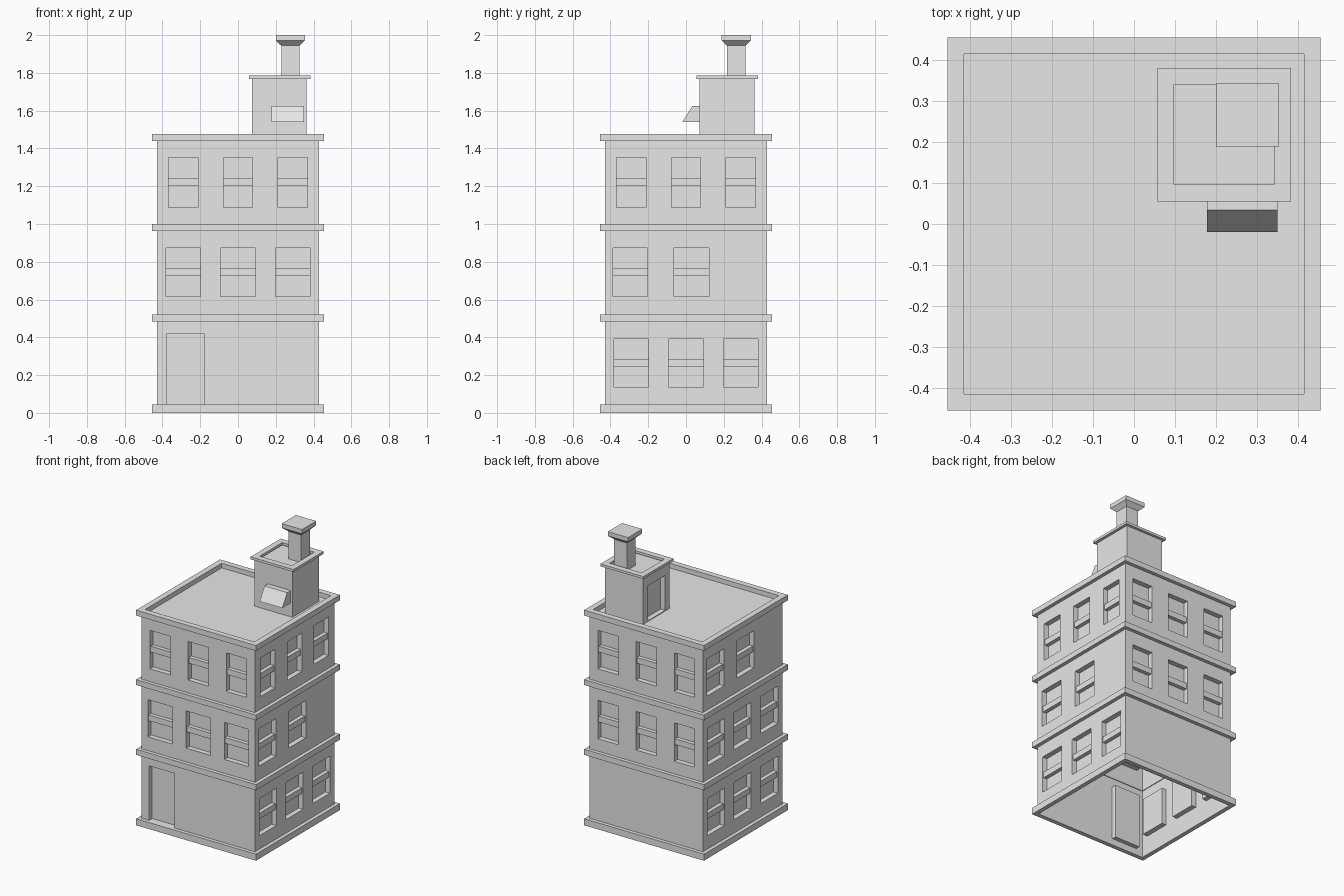
import bpy
import bmesh
from math import pi
from mathutils import Matrix, Vector

cube = bpy.data.objects.get("Cube")
if cube:
    bpy.data.objects.remove(cube, do_unlink=True)

stone = bpy.data.materials.new("pale_grey")
stone.use_nodes = True
GREY = (0.8, 0.8, 0.8, 1)
stone.diffuse_color = GREY
stone.node_tree.nodes["Principled BSDF"].inputs["Base Color"].default_value = GREY


def finish(name, bm):
    bmesh.ops.remove_doubles(bm, verts=bm.verts, dist=0.0001)
    mesh = bpy.data.meshes.new(name)
    bm.to_mesh(mesh)
    bm.free()
    mesh.materials.append(stone)
    obj = bpy.data.objects.new(name, mesh)
    bpy.context.collection.objects.link(obj)
    return obj


def quad(bm, *points):
    bm.faces.new([bm.verts.new(p) for p in points])


def loft(name, sections, centre=(0, 0), closed=False, caps=True):
    """Stack square sections (half width, z); closed joins last to first."""
    bm = bmesh.new()
    cx, cy = centre
    rings = [[bm.verts.new((cx + sx * h, cy + sy * h, z))
              for sx, sy in ((-1, -1), (1, -1), (1, 1), (-1, 1))] for h, z in sections]
    pairs = list(zip(rings, rings[1:]))
    if closed:
        pairs.append((rings[-1], rings[0]))
    for low, high in pairs:
        for i in range(4):
            j = (i + 1) % 4
            bm.faces.new((low[i], low[j], high[j], high[i]))
    if caps and not closed:
        bm.faces.new(rings[0][::-1])
        bm.faces.new(rings[-1])
    return finish(name, bm)


def band(name, outer, inner, z0, z1, centre=(0, 0)):
    loft(name, [(outer, z0), (outer, z1), (inner, z1), (inner, z0)], centre, closed=True)


def roof(name, half, z, centre=(0, 0)):
    bm = bmesh.new()
    bmesh.ops.create_grid(bm, x_segments=1, y_segments=1, size=half,
                          matrix=Matrix.Translation((*centre, z)))
    finish(name, bm)


def wall(name, side, half, z0, z1, openings, centre=(0, 0)):
    """Wall skin with recessed openings (u0, u1, z0, z1, has_rail)."""
    bm = bmesh.new()
    us = sorted({-half, half, *(u for o in openings for u in o[:2])})
    zs = sorted({z0, z1, *(z for o in openings for z in o[2:4])})
    for a, b in zip(us, us[1:]):
        for c, d in zip(zs, zs[1:]):
            mu, mz = (a + b) / 2, (c + d) / 2
            if not any(o[0] < mu < o[1] and o[2] < mz < o[3] for o in openings):
                quad(bm, (a, -half, c), (b, -half, c), (b, -half, d), (a, -half, d))
    back = DEPTH - half
    for a, b, c, d, rail in openings:
        rim = [(a, c), (b, c), (b, d), (a, d)]
        # Jambs, sill and head, then the recessed panel
        for (u, z), (v, w) in zip(rim, rim[1:] + rim[:1]):
            quad(bm, (u, -half, z), (v, -half, w), (v, back, w), (u, back, z))
        quad(bm, *[(u, back, z) for u, z in rim])
        if rail:
            # Meeting rail between the two sashes
            mid, front = (c + d) / 2, 0.008 - half
            low, high = mid - RAIL / 2, mid + RAIL / 2
            quad(bm, (a, front, low), (b, front, low), (b, front, high), (a, front, high))
            quad(bm, (a, front, high), (b, front, high), (b, back, high), (a, back, high))
            quad(bm, (a, back, low), (b, back, low), (b, front, low), (a, front, low))
    bm.transform(Matrix.Translation((*centre, 0)) @ Matrix.Rotation(side * pi / 2, 4, 'Z'))
    return finish(name, bm)


def windows(centres, width, low, high):
    return [(u - width / 2, u + width / 2, low, high, True) for u in centres]


DEPTH, RAIL = 0.035, 0.04
HALF, EDGE = 0.43, 0.455
SIDES = ("front", "right", "back", "left")
THREE, TWO = (-0.29, 0, 0.29), (-0.295, 0.03)

# Window layouts for each storey: (centres, width) per side
WIDE, NARROW = 0.185, 0.155
storeys = [
    ("ground", 0.02, 0.5, [((), WIDE), (THREE, WIDE), ((), WIDE), (THREE, WIDE)]),
    ("middle", 0.5, 0.98, [(THREE, WIDE), (TWO, WIDE), (THREE, NARROW), (THREE, WIDE)]),
    ("upper", 0.98, 1.46, [(THREE, NARROW), (THREE, NARROW), (THREE, NARROW), (TWO, WIDE)]),
]
for label, z0, z1, layout in storeys:
    for side, (centres, width) in enumerate(layout):
        low = z0 + (0.117 if width == WIDE else 0.108)
        holes = windows(centres, width, low, z0 + 0.372)
        if label == "ground" and side == 0:
            holes.append((-0.375, -0.18, 0.045, 0.42, False))
        wall(f"{label}_{SIDES[side]}_wall", side, HALF, z0, z1, holes)

# Projecting bands, parapet and flat roof
band("base_band", EDGE, 0.425, 0, 0.045)
band("lower_band", EDGE, 0.425, 0.483, 0.522)
band("middle_band", EDGE, 0.425, 0.963, 1.0)
band("parapet", EDGE, 0.415, 1.44, 1.477)
roof("main_roof", HALF, 1.445)

# Stair house on the roof, with a door on its left side
HOUSE = (0.218, 0.217)
for side, label in enumerate(SIDES):
    door = [(-0.09, 0.095, 1.45, 1.69, False)] if label == "left" else []
    wall(f"stair_house_{label}_wall", side, 0.145, 1.445, 1.775, door, HOUSE)
band("stair_house_rim", 0.163, 0.122, 1.768, 1.785, (0.22, 0.218))
roof("stair_house_roof", 0.145, 1.755, HOUSE)

# Chimney with flared cap
STACK = (0.277, 0.266)
loft("chimney", [(0.048, 1.75), (0.048, 1.944), (0.077, 1.971), (0.077, 2.0)], STACK)

# Sloped vent hood on the stair house front
bm = bmesh.new()
profile = [(0.08, 1.54), (-0.02, 1.54), (0.034, 1.625), (0.08, 1.625)]
face = bm.faces.new([bm.verts.new((0.178, y, z)) for y, z in profile])
grown = bmesh.ops.extrude_face_region(bm, geom=[face])["geom"]
bmesh.ops.translate(bm, vec=Vector((0.172, 0, 0)),
                    verts=[g for g in grown if isinstance(g, bmesh.types.BMVert)])
bmesh.ops.recalc_face_normals(bm, faces=bm.faces)
finish("vent_hood", bm)
